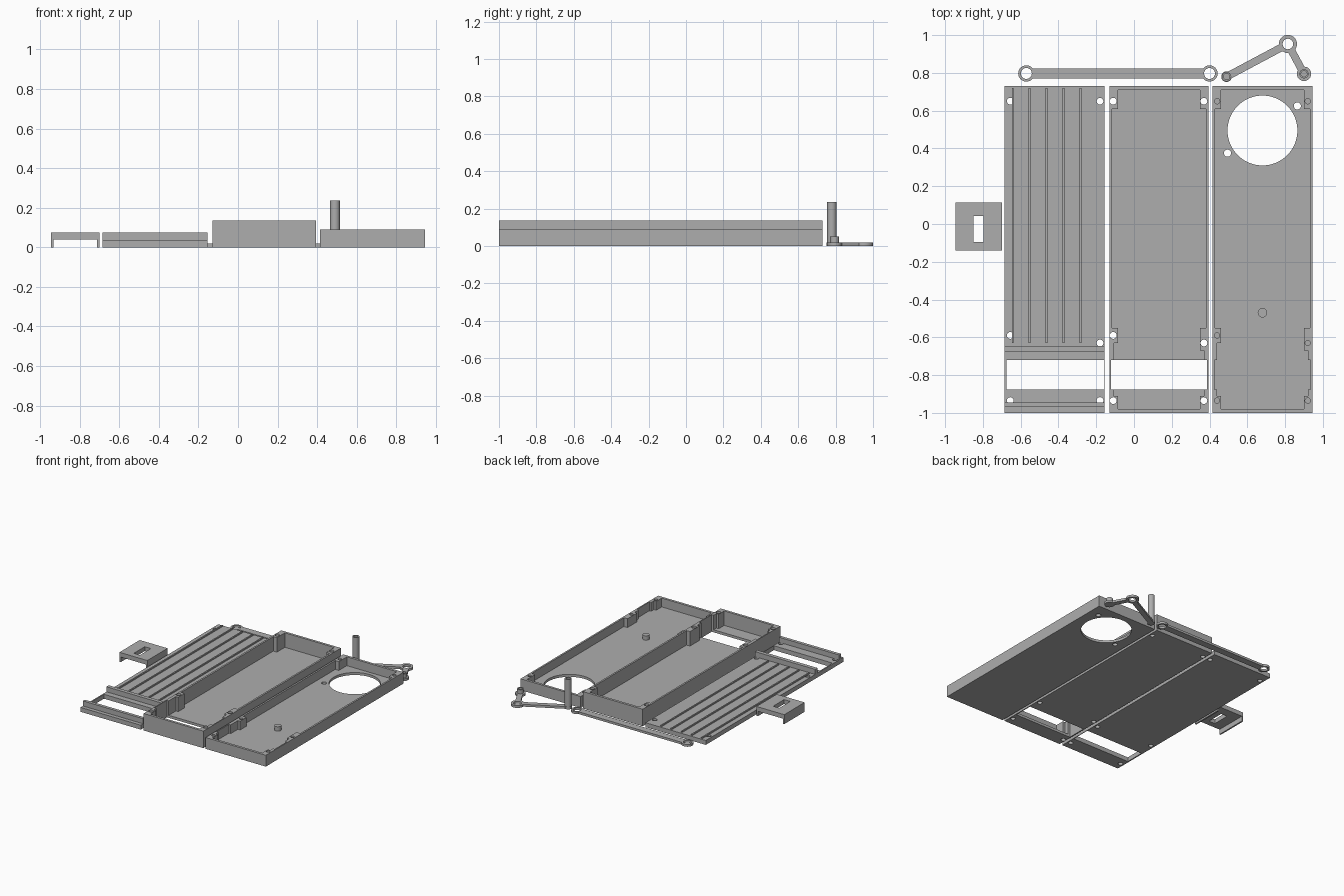
import bpy, bmesh, math

if "Cube" in bpy.data.objects:
    bpy.data.objects.remove(bpy.data.objects["Cube"])

grey = bpy.data.materials.new("plain grey")
grey.diffuse_color = (0.42, 0.42, 0.42, 1)
grey.use_nodes = True
grey.node_tree.nodes["Principled BSDF"].inputs["Base Color"].default_value = grey.diffuse_color


def prism(name, pts, z0, z1):
    """Extrude a flat outline from z0 to z1."""
    bm = bmesh.new()
    face = bm.faces.new([bm.verts.new((x, y, z0)) for x, y in pts])
    top = bmesh.ops.extrude_face_region(bm, geom=[face])["geom"]
    for v in top:
        if isinstance(v, bmesh.types.BMVert):
            v.co.z = z1
    bmesh.ops.recalc_face_normals(bm, faces=bm.faces)
    me = bpy.data.meshes.new(name)
    bm.to_mesh(me)
    bm.free()
    me.materials.append(grey)
    ob = bpy.data.objects.new(name, me)
    bpy.context.collection.objects.link(ob)
    return ob


def box(name, x0, x1, y0, y1, z0, z1):
    return prism(name, [(x0, y0), (x1, y0), (x1, y1), (x0, y1)], z0, z1)


def disc(name, x, y, r, z0, z1, n=32):
    a = [2 * math.pi * i / n for i in range(n)]
    return prism(name, [(x + r * math.cos(t), y + r * math.sin(t)) for t in a], z0, z1)


def bar(name, p, q, w, z0, z1):
    """Straight link of width w between two points."""
    dx, dy = q[0] - p[0], q[1] - p[1]
    k = w / 2 / math.hypot(dx, dy)
    nx, ny = -dy * k, dx * k
    return prism(name, [(p[0] + nx, p[1] + ny), (p[0] - nx, p[1] - ny),
                        (q[0] - nx, q[1] - ny), (q[0] + nx, q[1] + ny)], z0, z1)


def combine(ob, others, operation):
    """Apply booleans to ob and remove the helper objects."""
    for o in others:
        o.hide_render = True
        m = ob.modifiers.new("bool", 'BOOLEAN')
        m.operation, m.solver, m.object = operation, 'EXACT', o
    bpy.context.view_layer.update()
    dg = bpy.context.evaluated_depsgraph_get()
    me = bpy.data.meshes.new_from_object(ob.evaluated_get(dg))
    ob.modifiers.clear()
    ob.data = me
    for o in others:
        bpy.data.objects.remove(o)
    return ob


def smooth(ob):
    bpy.ops.object.select_all(action='DESELECT')
    ob.select_set(True)
    bpy.context.view_layer.objects.active = ob
    bpy.ops.object.shade_smooth_by_angle(angle=math.radians(30))


Y0, Y1 = -1.0, 0.73
WIN = (-0.875, -0.72)          # window along y


def screw_holes(xl, xr, r, z0, z1):
    spots = [(xl, .65), (xr, .65), (xl, -.59), (xr, -.63), (xl, -.935), (xr, -.935)]
    return [disc("hole", x, y, r, z0, z1, 24) for x, y in spots]


def cavity(x0, x1, z0, z1):
    """Inside of a tray: wall insets step out around the screw posts."""
    def side(mid):
        return [(-.98, .045), (-.91, .025), (-.875, .01), (-.72, .025),
                (mid, .045), (-.55, .014), (.61, .045), (.71, None)]

    def outline(mid, x, s):
        st = side(mid)
        pts = []
        for (ya, inset), (yb, _) in zip(st, st[1:]):
            pts += [(x + s * inset, ya), (x + s * inset, yb)]
        return pts
    return prism("cavity", outline(-.67, x1, -1) + outline(-.63, x0, 1)[::-1], z0, z1)


# Slatted lid with a window, ridges and thin ribs
LX0, LX1 = -0.685, -0.155
lid = box("lid", LX0, LX1, Y0, Y1, 0, .035)
combine(lid, [box("window", LX0 + .01, LX1 - .005, *WIN, -.1, .2)]
        + screw_holes(-.655, -.18, .018, -.1, .2), 'DIFFERENCE')
smooth(lid)
box("lid_rear_ridge", LX0, LX1, -.675, -.645, .033, .075)
box("lid_front_ridge", LX0, LX1, -.97, -.945, .033, .075)
for i in range(5):
    x = -.642 + i * .0895
    box("lid_rib", x - .005, x + .005, -.63, .72, .033, .045)

# Deep middle tray with window and through holes
MX0, MX1 = -0.13, 0.395
mid = box("deep_tray", MX0, MX1, Y0, Y1, 0, .135)
combine(mid, [cavity(MX0, MX1, .02, .3),
              box("window", MX0 + .008, MX1 - .008, *WIN, -.1, .2)]
        + screw_holes(-.11, .37, .018, -.1, .3), 'DIFFERENCE')
smooth(mid)

# Shallow right tray with the large round opening and blind screw holes
RX0, RX1 = 0.415, 0.945
tray = box("shallow_tray", RX0, RX1, Y0, Y1, 0, .09)
combine(tray, [cavity(RX0, RX1, .02, .3),
               disc("opening", .68, .495, .185, -.1, .3, 64),
               disc("hole", .865, .625, .019, -.1, .3, 24),
               disc("hole", .495, .375, .019, -.1, .3, 24)]
        + screw_holes(.44, .92, .014, .03, .3), 'DIFFERENCE')
smooth(tray)
smooth(disc("tray_boss", .68, -.47, .025, .015, .055))

# Long link with a ring at each end
H = .018
link = bar("long_link", (-.57, .797), (.4, .797), .055, 0, H)
ends = [(-.57, .797), (.4, .797)]
combine(link, [disc("ring", x, y, .043, 0, H) for x, y in ends], 'UNION')
combine(link, [disc("hole", x, y, .029, -.1, .1) for x, y in ends], 'DIFFERENCE')
smooth(link)

# Bent crank with a big ring, a tall hollow pin and a short boss
A, B, C = (.49, .78), (.815, .953), (.9, .795)
crank = bar("crank", A, B, .04, 0, H)
combine(crank, [bar("arm", B, C, .04, 0, H), disc("ring", *A, .028, 0, H),
                disc("ring", *B, .048, 0, H), disc("ring", *C, .038, 0, H)], 'UNION')
combine(crank, [disc("hole", *B, .028, -.1, .1)], 'DIFFERENCE')
smooth(crank)
for name, p, r, top in (("crank_pin", A, .025, .235), ("crank_boss", C, .024, .05)):
    pin = disc(name, *p, r, .01, top)
    combine(pin, [disc("hole", *p, r * .65, .025, .4)], 'DIFFERENCE')
    smooth(pin)

# Slotted bracket with two side legs
bracket = box("bracket", -.945, -.7, -.14, .115, 0, .075)
combine(bracket, [box("channel", -.933, -.712, -.3, .3, -.1, .04),
                  box("slot", -.85, -.796, -.095, .043, -.1, .2)], 'DIFFERENCE')
